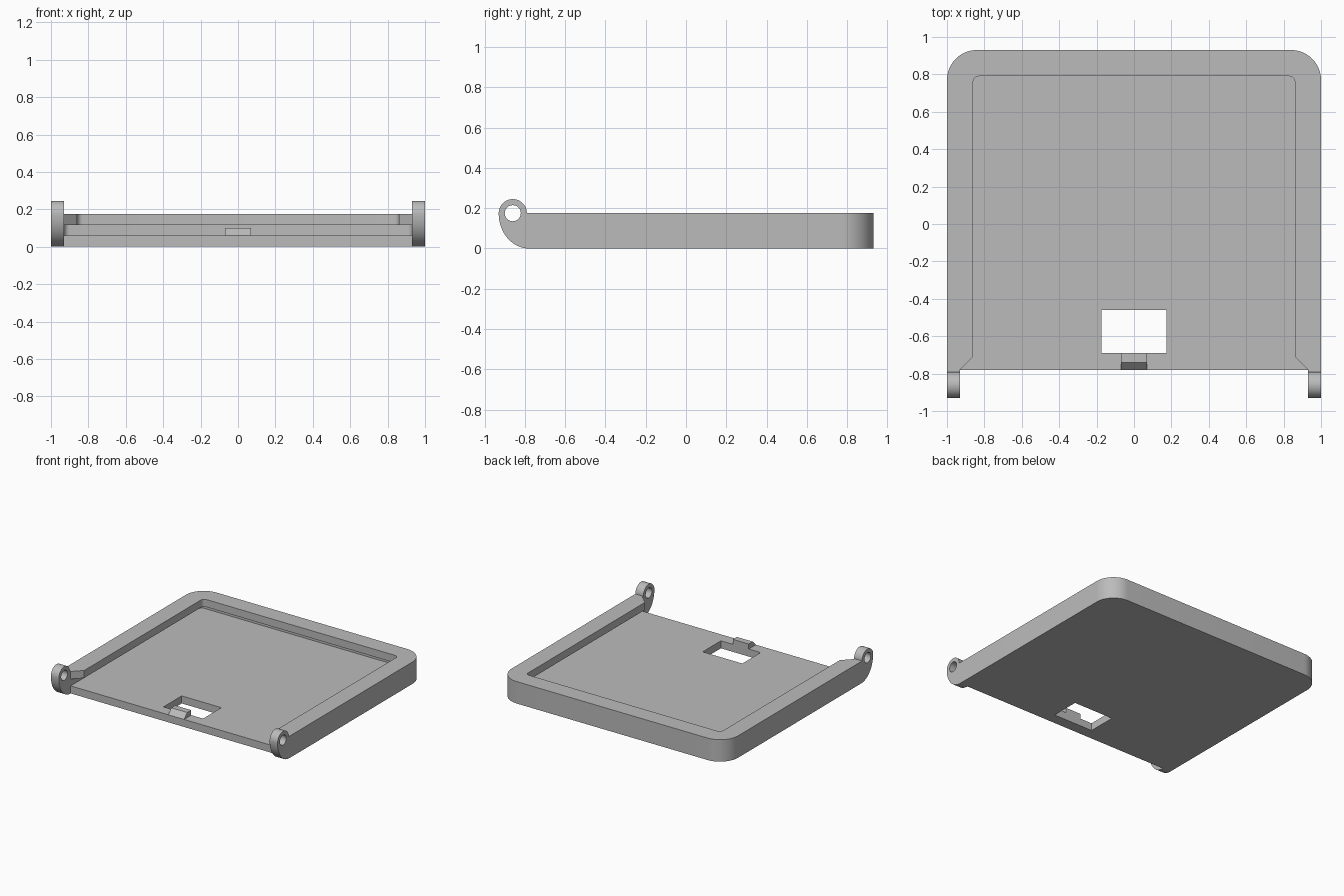
import bpy, bmesh, math
from mathutils import Vector

old = bpy.data.objects.get("Cube")
if old:
    bpy.data.objects.remove(old, do_unlink=True)

grey = bpy.data.materials.new("plain grey")
grey.use_nodes = True
COLOUR = (0.5, 0.5, 0.5, 1)
grey.diffuse_color = COLOUR
grey.node_tree.nodes["Principled BSDF"].inputs["Base Color"].default_value = COLOUR

FRONT, BACK = -0.78, 0.93
FLOOR, LIP, TOP = 0.06, 0.115, 0.175


def arc(cx, cy, rx, ry, start, end, steps):
    """Points along an elliptical arc, angles in degrees."""
    angles = [math.radians(start + (end - start) * i / steps) for i in range(steps + 1)]
    return [(cx + rx * math.cos(a), cy + ry * math.sin(a)) for a in angles]


def prism(name, outline, low, high, axis="z"):
    """Extrude a closed outline along z (outline in xy) or x (outline in yz)."""
    place = (lambda p: (p[0], p[1], low)) if axis == "z" else (lambda p: (low, p[0], p[1]))
    along = Vector((0, 0, high - low)) if axis == "z" else Vector((high - low, 0, 0))
    bm = bmesh.new()
    face = bm.faces.new([bm.verts.new(place(p)) for p in outline])
    made = bmesh.ops.extrude_face_region(bm, geom=[face])["geom"]
    bmesh.ops.translate(bm, vec=along, verts=[v for v in made if isinstance(v, bmesh.types.BMVert)])
    bmesh.ops.recalc_face_normals(bm, faces=bm.faces)
    mesh = bpy.data.meshes.new(name)
    bm.to_mesh(mesh)
    bm.free()
    mesh.materials.append(grey)
    obj = bpy.data.objects.new(name, mesh)
    bpy.context.collection.objects.link(obj)
    return obj


def combine(target, tool, operation):
    """Apply a boolean and discard the tool."""
    mod = target.modifiers.new(operation.lower(), "BOOLEAN")
    mod.operation, mod.solver, mod.object = operation, "EXACT", tool
    bpy.context.view_layer.objects.active = target
    bpy.ops.object.modifier_apply(modifier=mod.name)
    bpy.data.objects.remove(tool, do_unlink=True)


def rounded_back(half, front, back, r, steps, flare=()):
    """Outline with square front and two rounded back corners."""
    right = list(flare) or [(half, front)]
    right += arc(half - r, back - r, r, r, 0, 90, steps)
    return right + [(-x, y) for x, y in reversed(right)]


def rectangle(x0, x1, y0, y1):
    return [(x0, y0), (x1, y0), (x1, y1), (x0, y1)]


# Tray body
tray = prism("tray", rounded_back(1, FRONT, BACK, 0.16, 16), 0, TOP)

# Sliding slot beneath the overhanging lip, open at the front
slot = prism("slot_cutter", rounded_back(0.93, FRONT - 0.1, 0.86, 0.03, 6), FLOOR, LIP)
combine(tray, slot, "DIFFERENCE")

# Opening inside the lip, flared at the front
flare = [(0.93, FRONT - 0.1), (0.93, FRONT), (0.86, FRONT + 0.07)]
opening = prism("lip_cutter", rounded_back(0.86, FRONT, 0.79, 0.03, 6, flare), 0.08, TOP + 0.1)
combine(tray, opening, "DIFFERENCE")

# Rectangular window through the floor
window = prism("window_cutter", rectangle(-0.175, 0.175, -0.69, -0.46), -0.1, 0.3)
combine(tray, window, "DIFFERENCE")

# Hinge ears with pin holes
ear_outline = (arc(-0.86, TOP, 0.07, 0.07, 0, 180, 24)
               + arc(FRONT, TOP, 0.15, TOP, 180, 270, 16)[1:]
               + [(-0.76, 0), (-0.76, TOP)])
for side in (-1, 1):
    x0, x1 = sorted((side * 0.93, side))
    ear = prism("hinge_ear", ear_outline, x0, x1, "x")
    hole = prism("pin_hole_cutter", arc(-0.86, TOP, 0.04, 0.04, 0, 345, 23),
                 x0 - 0.1, x1 + 0.1, "x")
    combine(ear, hole, "DIFFERENCE")
    combine(tray, ear, "UNION")

# Ramped latch tab at the front of the window
tab_outline = [(FRONT, FLOOR), (-0.74, 0.1), (-0.69, 0.1), (-0.69, FLOOR)]
tab = prism("latch_tab", tab_outline, -0.07, 0.07, "x")

for obj in (tray, tab):
    bpy.ops.object.select_all(action="DESELECT")
    obj.select_set(True)
    bpy.context.view_layer.objects.active = obj
    bpy.ops.object.shade_smooth_by_angle(angle=math.radians(30))
